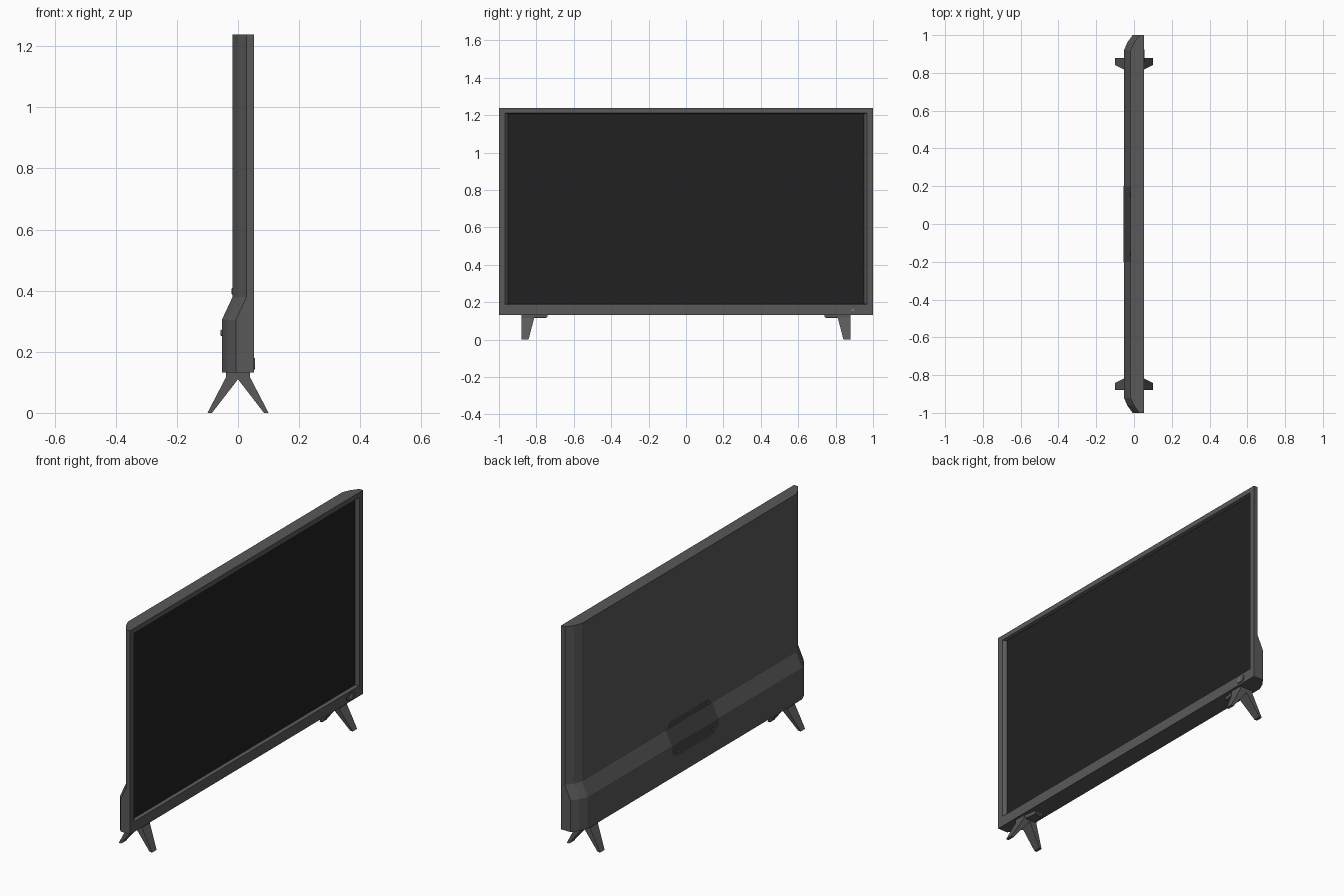
import bpy, bmesh, math
from mathutils import Matrix

if "Cube" in bpy.data.objects:
    bpy.data.objects.remove(bpy.data.objects["Cube"])


def material(name, v):
    m = bpy.data.materials.new(name)
    m.diffuse_color = (v, v, v, 1)
    m.use_nodes = True
    m.node_tree.nodes["Principled BSDF"].inputs["Base Color"].default_value = m.diffuse_color
    return m


BODY = material("dark_plastic", 0.1)
PLATE = material("mount_plastic", 0.06)
SCREEN = material("black_glass", 0.015)
LIGHT = material("light_icon", 0.5)


def finish(name, bm, mat, recalc=True):
    if recalc:
        bmesh.ops.recalc_face_normals(bm, faces=bm.faces)
    me = bpy.data.meshes.new(name)
    bm.to_mesh(me)
    bm.free()
    ob = bpy.data.objects.new(name, me)
    bpy.context.collection.objects.link(ob)
    me.materials.append(mat)
    return ob


def loft(bm, rows, closed=False):
    """Bridge rows of points with quads and return the vertex rows."""
    vs = [[bm.verts.new(p) for p in row] for row in rows]
    n = len(vs[0])
    for a, b in zip(vs, vs[1:]):
        for i in range(n if closed else n - 1):
            j = (i + 1) % n
            bm.faces.new((a[i], a[j], b[j], b[i]))
    return vs


FRONT, BOTTOM, TOP = 0.052, 0.132, 1.238

# Back shell: one chamfered section, stepping outward at the bottom
half = [(0.028, 1.0), (0.0, 0.962), (-0.018, 0.92)]
section = half + [(x, -y) for x, y in reversed(half)]


def shell_row(z, shift):
    return ([(FRONT, 1, z)] + [(x - shift, y, z) for x, y in section]
            + [(FRONT, -1, z)])


bm = bmesh.new()
rows = loft(bm, [shell_row(BOTTOM, 0.035), shell_row(0.304, 0.035),
                 shell_row(0.379, 0), shell_row(TOP, 0)])
bm.faces.new(rows[0])
bm.faces.new(rows[-1])
finish("back_shell", bm, BODY)


# Front bezel with a sloping recess
def frame(x, w, lo, hi):
    return [(x, -w, lo), (x, w, lo), (x, w, hi), (x, -w, hi)]


bm = bmesh.new()
loft(bm, [frame(FRONT, 1, BOTTOM, TOP), frame(FRONT, 0.968, 0.188, 1.211),
          frame(0.036, 0.952, 0.194, 1.206)], closed=True)
finish("front_bezel", bm, BODY, recalc=False)

# Screen
bm = bmesh.new()
bm.faces.new([bm.verts.new(p) for p in frame(0.036, 0.952, 0.194, 1.206)])
finish("screen", bm, SCREEN, recalc=False)

# Wall mount plate folded over the step of the shell
bm = bmesh.new()
loft(bm, [[(x, -w, z), (x, w, z)] for x, w, z in
          [(-0.0545, 0.165, 0.235), (-0.0545, 0.2, 0.27), (-0.0545, 0.2, 0.304),
           (-0.0195, 0.2, 0.379), (-0.0195, 0.165, 0.415)]])
for f in bm.faces:
    f.normal_update()
    if f.normal.x > 0:
        f.normal_flip()
finish("mount_plate", bm, PLATE, recalc=False)

# Mount screws
bm = bmesh.new()
for y in (-0.155, 0.155):
    for x, z in ((-0.0535, 0.262), (-0.0185, 0.398)):
        bmesh.ops.create_cone(
            bm, cap_ends=True, segments=12, radius1=0.012, radius2=0.009, depth=0.006,
            matrix=Matrix.Translation((x, y, z)) @ Matrix.Rotation(-math.pi / 2, 4, 'Y'))
finish("mount_screws", bm, BODY)

# Oval control button at the lower right of the bezel
bm = bmesh.new()
outline = []
for i in range(20):
    a = 2 * math.pi * (i + 0.5) / 20
    outline.append((0.89 + math.copysign(0.014, math.cos(a)) + 0.019 * math.cos(a),
                    0.161 + 0.019 * math.sin(a)))
rows = loft(bm, [[(x, y, z) for y, z in outline] for x in (0.048, 0.056)], closed=True)
bm.faces.new(rows[0])
bm.faces.new(rows[1])
finish("control_button", bm, BODY)

# Open ring and bar marking on the button
bm = bmesh.new()
arc = [math.radians(130 + 280 * i / 12) for i in range(13)]
loft(bm, [[(0.0568, 0.89 + r * math.cos(a), 0.161 + r * math.sin(a)) for a in arc]
          for r in (0.007, 0.009)])
loft(bm, [[(0.0568, 0.889, z), (0.0568, 0.891, z)] for z in (0.161, 0.171)])
finish("power_mark", bm, LIGHT)

# Splayed legs: an inverted V, tapering on the inner side
right = [(0.085, 0), (0.1, 0), (0.04, 0.115), (0.04, BOTTOM)]
vee = [(0, 0.11)] + right + [(-x, z) for x, z in reversed(right)]
for side, label in ((-1, "left"), (1, "right")):
    bm = bmesh.new()
    rows = loft(bm, [[(x, side * 0.88, z) for x, z in vee],
                     [(x, side * (0.842 - 0.03 * min(z / 0.115, 1)), z) for x, z in vee]],
                closed=True)
    bm.faces.new(rows[0])
    bm.faces.new(rows[1])
    finish("leg_" + label, bm, BODY)

    # Mounting tab reaching inward under the body
    bm = bmesh.new()
    rows = loft(bm, [[(x * w, side * y, z) for x, y in
                      ((-1, 0.815), (1, 0.815), (0.7, end), (-0.7, end))]
                     for w, end, z in ((0.032, 0.75, 0.115), (0.036, 0.74, 0.122),
                                       (0.036, 0.74, BOTTOM))], closed=True)
    bm.faces.new(rows[0])
    bm.faces.new(rows[-1])
    finish("leg_tab_" + label, bm, BODY)
